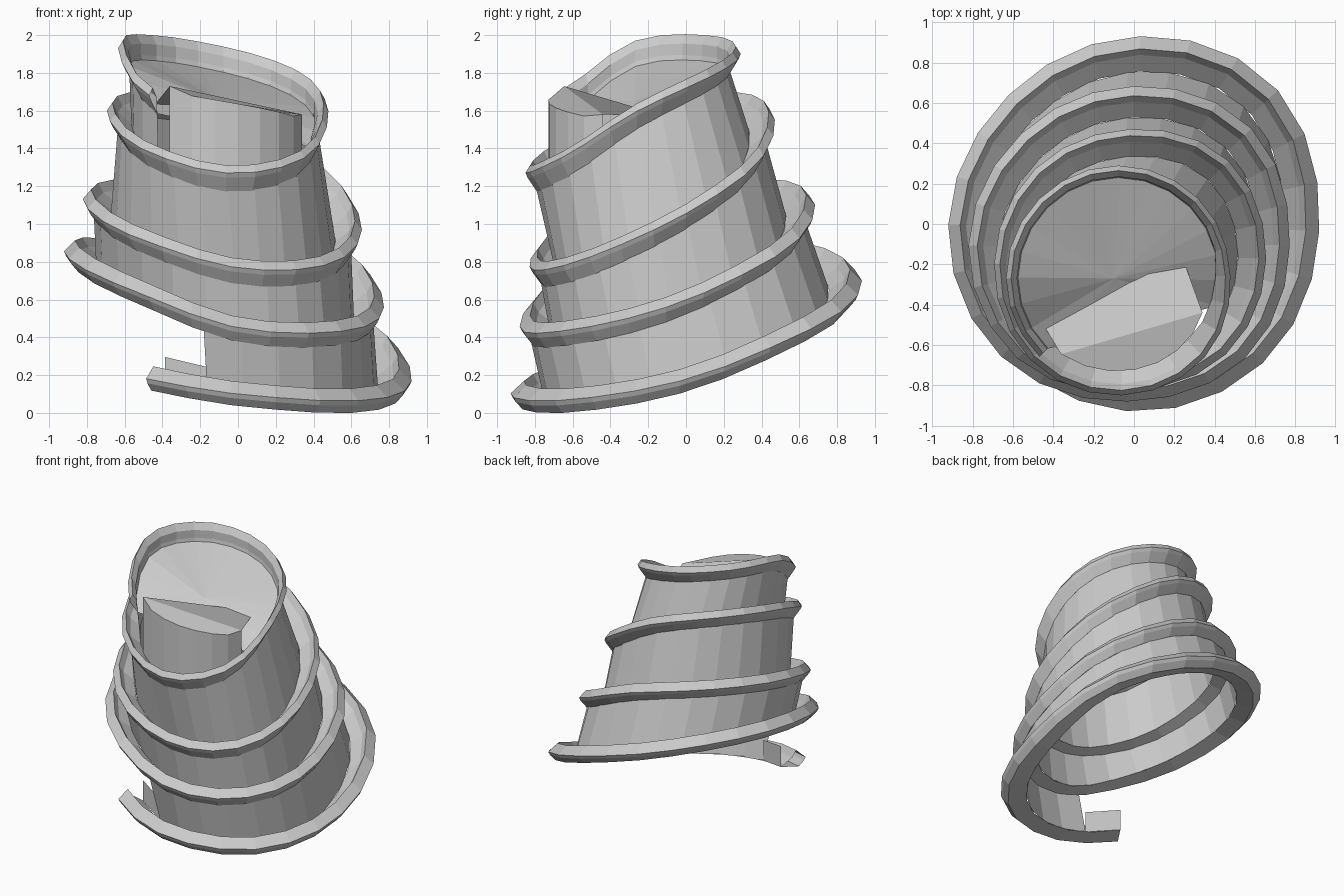
import bpy
from math import sin, cos, tau, floor
from mathutils import Vector

if "Cube" in bpy.data.objects:
    bpy.data.objects.remove(bpy.data.objects["Cube"])

# rim height and rim radius every eighth of a turn, starting one eighth before the front
Z = [.21, .105, .07, .18, .46, .71, .85, .85, .68,
     .45, .43, .56, .83, 1.10, 1.18, 1.12, .93,
     .76, .77, .96, 1.25, 1.54, 1.64, 1.58, 1.38,
     1.25, 1.33, 1.58, 1.76, 1.88, 1.94, 1.91, 1.66]
R = [.90, .93, .94, .92, .975, .94, .905, .915, .89,
     .82, .82, .79, .83, .79, .78, .80, .77,
     .685, .69, .68, .69, .65, .65, .65, .65,
     .62, .59, .55, .56, .56, .555, .555, .55]
# rim centre per turn
CENTRES = [(0, 0), (-.02, -.10), (-.025, -.17), (-.08, -.27)]
START, END = -.09, 3.875


def sample(tab, t):
    """Smooth interpolation of a table."""
    f = min(max(t * 8 + 1, 0), len(tab) - 1)
    i = min(int(floor(f)), len(tab) - 2)
    u = f - i
    a, b, c, d = (tab[min(max(k, 0), len(tab) - 1)] for k in (i - 1, i, i + 1, i + 2))
    return b + .5 * u * (c - a + u * (2 * a - 5 * b + 4 * c - d + u * (3 * (b - c) + d - a)))


def point(t, out=0, up=0):
    """Point on the spiral at turn t, offset outward and upward."""
    f = min(max(t - .4, 0), 3)
    i = min(int(f), 2)
    cx, cy = (a + (b - a) * (f - i) for a, b in zip(CENTRES[i], CENTRES[i + 1]))
    r, a = sample(R, t) + out, t * tau
    return Vector((cx + r * sin(a), cy - r * cos(a), sample(Z, t) + up))


def width(t):
    w = .185 - .02 * max(t, 0)
    k = min(max((t - 3.12) / .18, 0), 1)      # gutter closes up at the top turn
    return w + (.055 - w) * k


def steps(a, b, n=24):
    k = max(1, round((b - a) * n))
    return [a + (b - a) * i / k for i in range(k + 1)]


def make(name, verts, faces):
    me = bpy.data.meshes.new(name)
    me.from_pydata([tuple(v) for v in verts], [], faces)
    ob = bpy.data.objects.new(name, me)
    bpy.context.collection.objects.link(ob)
    return ob


def strip(name, rows):
    m = len(rows[0])
    faces = [(i * m + j, (i + 1) * m + j, (i + 1) * m + j + 1, i * m + j + 1)
             for i in range(len(rows) - 1) for j in range(m - 1)]
    return make(name, [p for r in rows for p in r], faces)


# spiral gutter: floor, sloping inner side, bevelled top and undercut outside
def gutter(t):
    k = min(max(t / 3, 0), 1)
    b = .07 - .045 * k
    w = width(t)
    prof = [(-w, -.05), (-min(b + .03, w), .01), (-b, .06), (0, -.005 + .025 * k),
            (-.012, -.03 + .025 * k), (-.05 - .01 * k, -.068 - .01 * k), (-w, -.05)]
    return [point(t, o, u) for o, u in prof]


strip("spiral_gutter", [gutter(t) for t in steps(START, END)])

# tapering wall from each gutter up to the underside of the next turn
strip("tower_wall", [[point(t, -width(t), -.05), point(t + 1, -.058, -.068)]
                     for t in steps(-.035, END - 1)])

# low wall stub at the foot of the spiral
strip("start_wall", [[point(t, -width(t), -.05), point(t, -width(t), .11)]
                     for t in steps(START, -.035)])

# raised front panel above the last turn, with a dipped top edge
ts = steps(2.9, 3.18)
base = [point(t, -.12, -.05) for t in ts]
top = [p.copy() for p in base]
n = len(top) - 1
for i, p in enumerate(top):
    p.z = 1.73 - .15 * i / n - (.03 if 0 < i < n else 0)
strip("front_panel", list(zip(base, top)))
make("front_panel_top", top, [tuple(range(n + 1))])

# ledge sloping back from the panel to the cap
make("panel_ledge", [top[0], top[-1], Vector((.22, -.11, 1.57)), Vector((-.45, -.5, 1.62))],
     [(0, 1, 2, 3)])

# sunken cap closing the top
ring = [point(t, -.057, -.075) for t in steps(3.2, END)]
mid = Vector((-.1, -.27, 1.65))
make("top_cap", ring + [mid], [(i, i + 1, len(ring)) for i in range(len(ring) - 1)]
     + [(len(ring) - 1, 0, len(ring))])
